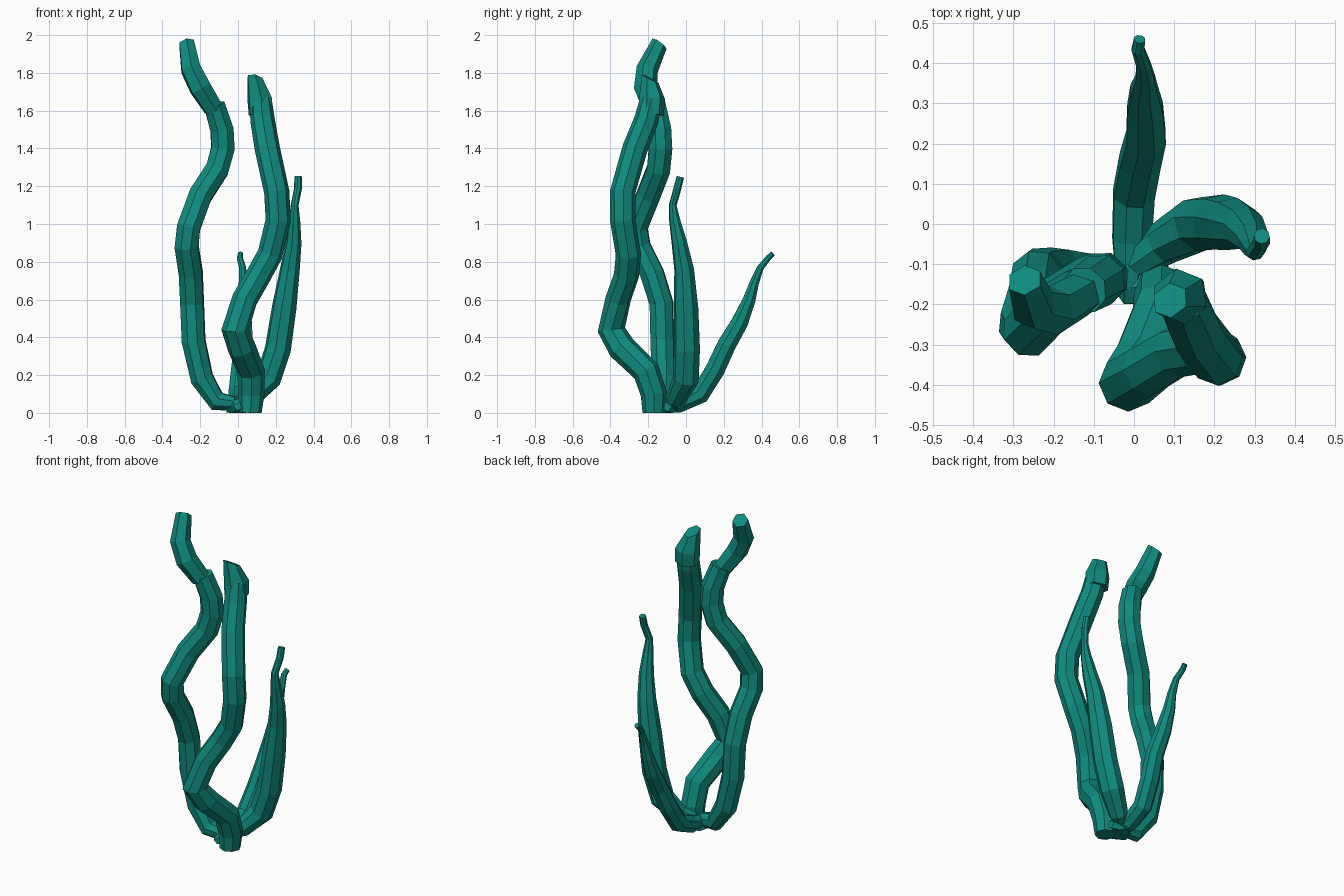
import bpy, bmesh, math
from mathutils import Vector

mat = bpy.data.materials.new("teal")
mat.diffuse_color = (0.005, 0.26, 0.21, 1)


def strand(name, pts, sides=8, first=None, last=None):
    """Tube through (x, y, z, radius) points; first/last override the end cap normals."""
    P = [Vector(p[:3]) for p in pts]
    n = len(P)
    bm = bmesh.new()
    rings, u = [], Vector((0.37, 0.93, 0.05))
    for i, p in enumerate(P):
        a = (p - P[i - 1]).normalized() if i else (P[1] - p).normalized()
        b = (P[i + 1] - p).normalized() if i < n - 1 else a
        t = (a + b).normalized()
        u = (u - t * u.dot(t)).normalized()
        v = t.cross(u)
        cut = Vector(first) if (i == 0 and first) else Vector(last) if (i == n - 1 and last) else None
        ring = []
        for k in range(sides):
            w = 2 * math.pi * (k + 0.5) / sides
            o = (u * math.cos(w) + v * math.sin(w)) * pts[i][3]
            if cut:  # slide along the tube onto the slanted cut plane
                o -= t * (o.dot(cut) / t.dot(cut))
            q = p + o
            q.z = min(2.0, max(0.0, q.z))
            ring.append(bm.verts.new(q))
        rings.append(ring)
    for r, s in zip(rings, rings[1:]):
        for k in range(sides):
            j = (k + 1) % sides
            bm.faces.new((r[k], r[j], s[j], s[k]))
    bm.faces.new(rings[0][::-1])
    bm.faces.new(rings[-1])
    bmesh.ops.recalc_face_normals(bm, faces=bm.faces)
    me = bpy.data.meshes.new(name)
    bm.to_mesh(me)
    bm.free()
    me.materials.append(mat)
    ob = bpy.data.objects.new(name, me)
    bpy.context.collection.objects.link(ob)
    return ob


# tall left strand and its separate tip
strand("left_strand", [
    (-0.02, -0.13, 0.05, 0.04), (-0.11, -0.125, 0.06, 0.055), (-0.19, -0.12, 0.18, 0.064),
    (-0.235, -0.125, 0.38, 0.066), (-0.243, -0.13, 0.58, 0.066), (-0.25, -0.18, 0.74, 0.067),
    (-0.272, -0.25, 0.88, 0.067), (-0.262, -0.265, 0.98, 0.067), (-0.2, -0.2, 1.15, 0.067),
    (-0.11, -0.145, 1.29, 0.067), (-0.08, -0.135, 1.4, 0.067), (-0.085, -0.14, 1.5, 0.066),
    (-0.125, -0.165, 1.63, 0.06)])
strand("left_tip", [
    (-0.13, -0.175, 1.61, 0.055), (-0.2, -0.215, 1.72, 0.062), (-0.25, -0.205, 1.82, 0.058),
    (-0.272, -0.14, 1.955, 0.045)], 6, last=(-0.2, 0.55, 0.75))

# tall front strand and its tapering tip
strand("front_strand", [
    (0.065, -0.17, 0.0, 0.06), (0.07, -0.17, 0.1, 0.07), (0.07, -0.21, 0.22, 0.073),
    (0.02, -0.34, 0.345, 0.075), (-0.015, -0.395, 0.44, 0.073), (0.035, -0.36, 0.6, 0.068),
    (0.11, -0.315, 0.73, 0.067), (0.17, -0.305, 0.84, 0.067), (0.213, -0.335, 1.02, 0.067),
    (0.205, -0.335, 1.17, 0.067), (0.155, -0.27, 1.4, 0.067), (0.13, -0.21, 1.55, 0.065),
    (0.12, -0.185, 1.66, 0.058)])
strand("front_tip", [
    (0.12, -0.185, 1.58, 0.068), (0.115, -0.18, 1.66, 0.07), (0.09, -0.19, 1.77, 0.042)],
    6, last=(0.1, 0.45, 0.9))

# slender right strand
strand("right_strand", [
    (0.0, -0.1, 0.05, 0.04), (0.07, -0.05, 0.08, 0.055), (0.16, 0.0, 0.18, 0.07),
    (0.212, 0.005, 0.34, 0.07), (0.245, 0.0, 0.56, 0.066), (0.275, -0.01, 0.76, 0.053),
    (0.295, -0.035, 0.9, 0.042), (0.3, -0.06, 1.02, 0.03), (0.3, -0.07, 1.1, 0.021),
    (0.318, -0.045, 1.19, 0.021), (0.318, -0.03, 1.25, 0.02)])

# small back strand
strand("back_strand", [
    (-0.01, -0.16, 0.04, 0.035), (-0.005, -0.04, 0.05, 0.052), (0.0, 0.075, 0.1, 0.055),
    (0.015, 0.155, 0.23, 0.055), (0.03, 0.215, 0.36, 0.053), (0.028, 0.285, 0.48, 0.048),
    (0.025, 0.335, 0.6, 0.036), (0.028, 0.362, 0.69, 0.026), (0.024, 0.395, 0.77, 0.019),
    (0.01, 0.435, 0.82, 0.017), (0.014, 0.46, 0.843, 0.015)])

# small faceted root joining the strands
strand("root", [(0.03, -0.14, 0.0, 0.07), (0.015, -0.125, 0.03, 0.085), (0.0, -0.115, 0.065, 0.05)], 7)
